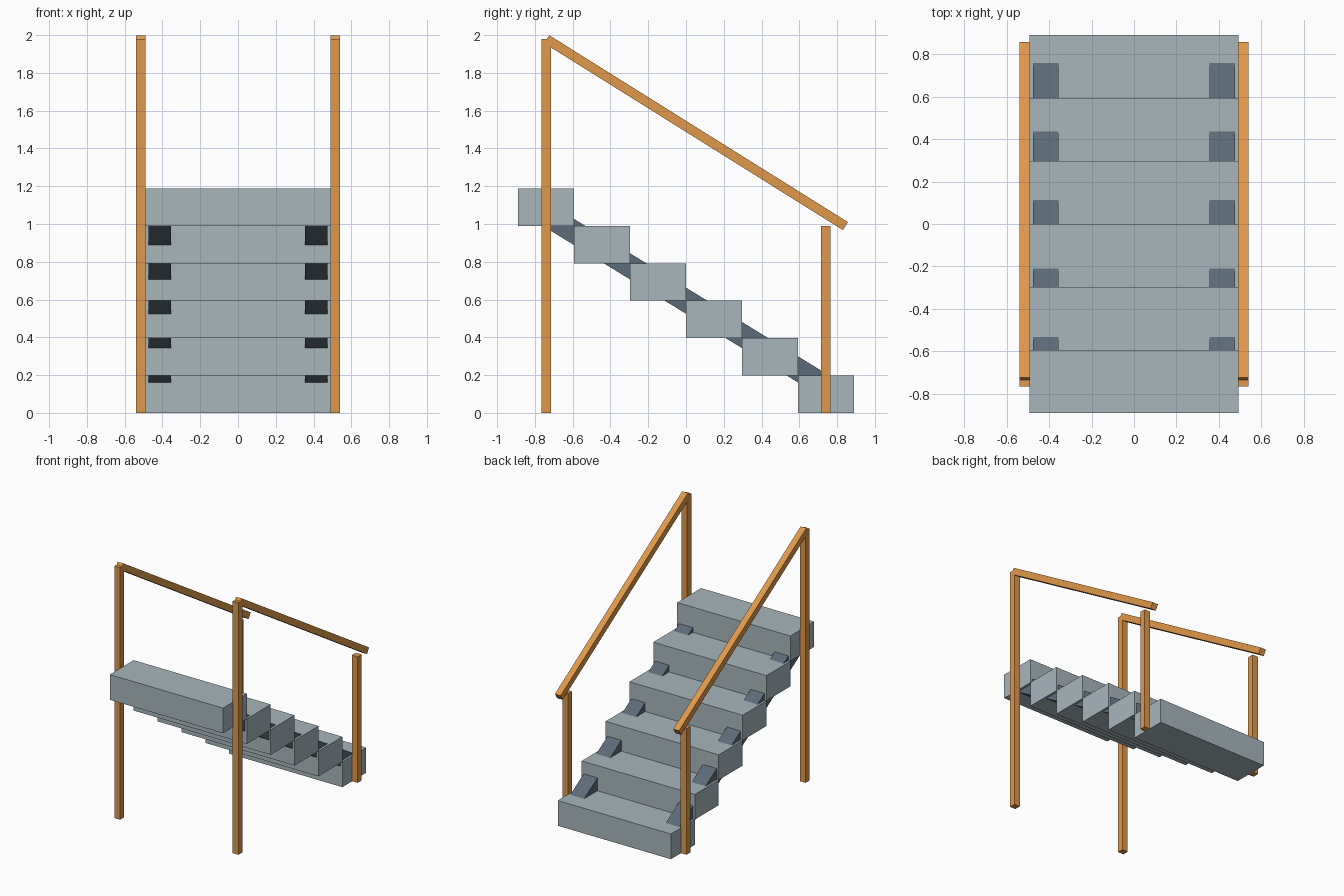
import bpy
import math
from mathutils import Matrix, Vector

cube = bpy.data.objects.get("Cube")
if cube:
    bpy.data.objects.remove(cube, do_unlink=True)


def material(name, colour):
    mat = bpy.data.materials.new(name)
    mat.use_nodes = True
    mat.diffuse_color = (*colour, 1)
    mat.node_tree.nodes["Principled BSDF"].inputs["Base Color"].default_value = (*colour, 1)
    return mat


stone = material("pale_grey_stone", (0.392, 0.468, 0.503))
slate = material("dark_slate", (0.107, 0.147, 0.188))
wood = material("orange_wood", (0.745, 0.314, 0.072))


def box(name, centre, size, mat, tilt=0.0):
    """Box with its size baked into the mesh, tilted about the x axis."""
    bpy.ops.mesh.primitive_cube_add(size=1)
    obj = bpy.context.object
    obj.name = name
    obj.data.transform(Matrix.Diagonal((*size, 1)))
    obj.location = centre
    obj.rotation_euler.x = tilt
    obj.data.materials.append(mat)
    return obj


def beam(name, x, start, end, width, thick, mat):
    """Square-ended beam running between two (y, z) points."""
    a, b = Vector((x, *start)), Vector((x, *end))
    d = b - a
    return box(name, (a + b) / 2, (width, d.length, thick), mat, math.atan2(d.z, d.y))


# Steps, rising towards the front
STEPS, RUN, RISE = 6, 0.2965, 0.198
for i in range(STEPS):
    y = ((STEPS - 1) / 2 - i) * RUN
    box(f"step_{i + 1}", (0, y, (i + 0.5) * RISE), (0.984, RUN, RISE), stone)

for side, s in (("left", 1), ("right", -1)):
    # Sloping support beam through the steps
    beam(f"{side}_stringer", s * 0.415, (-0.74, 1.048), (0.74, 0.14), 0.12, 0.118, slate)

    # Handrail and its two posts
    x = s * 0.515
    for end, y, height in (("tall", -0.74, 1.98), ("short", 0.74, 0.99)):
        box(f"{side}_{end}_post", (x, y, height / 2), (0.05, 0.05, height), wood)
    beam(f"{side}_handrail", x, (-0.737, 1.978), (0.844, 0.989), 0.05, 0.05, wood)
